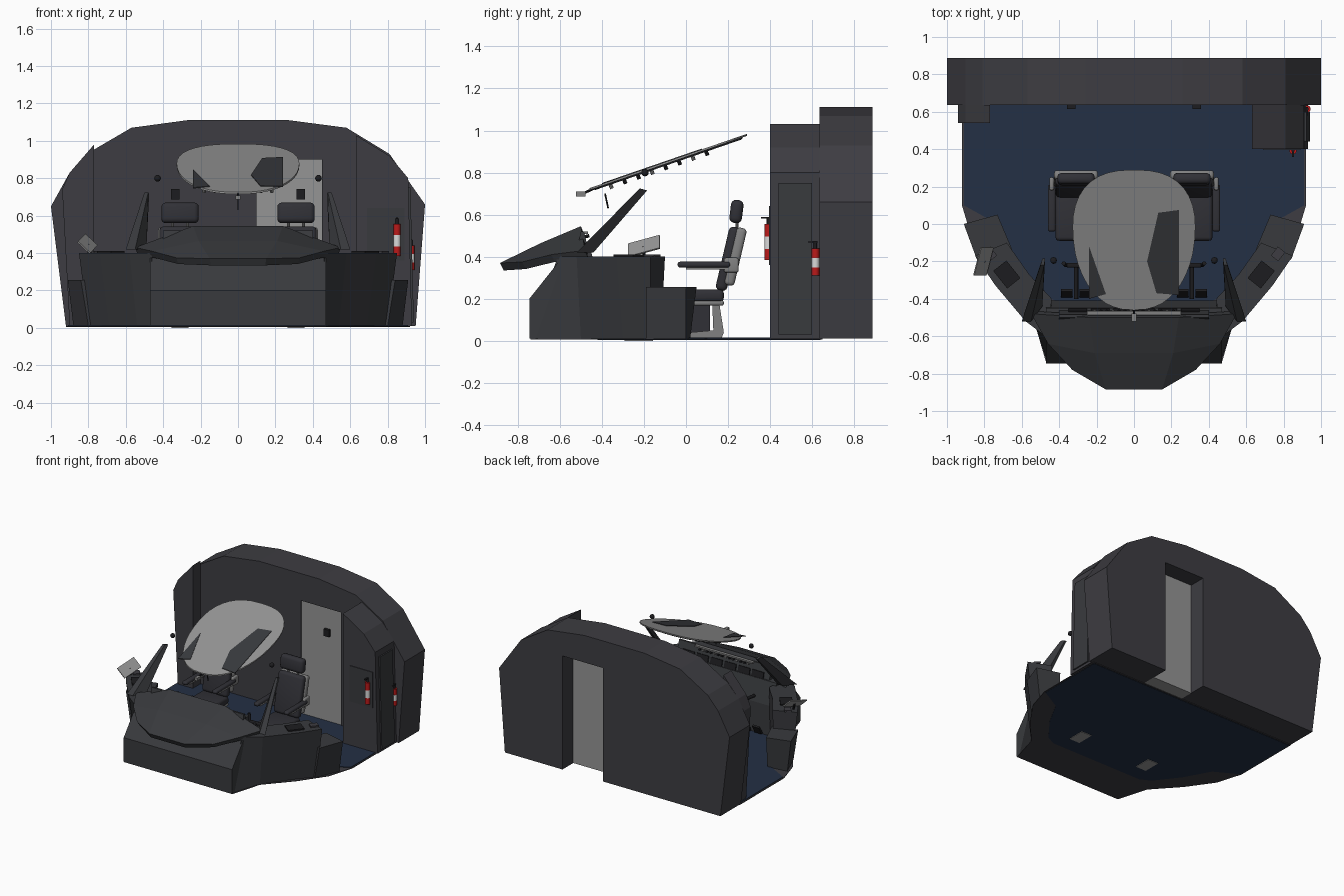
import bpy, bmesh, math
from mathutils import Vector, Matrix

if "Cube" in bpy.data.objects:
    bpy.data.objects.remove(bpy.data.objects["Cube"])

def mat(name, r, g, b):
    m = bpy.data.materials.new(name)
    m.diffuse_color = (r, g, b, 1)
    m.use_nodes = True
    m.node_tree.nodes["Principled BSDF"].inputs["Base Color"].default_value = m.diffuse_color
    return m

WALL = mat("charcoal", .047, .046, .054)
PANEL = mat("panel grey", .040, .042, .047)
BLUE = mat("carpet blue", .017, .029, .058)
LIGHT = mat("light grey", .30, .30, .30)
SHELL = mat("seat grey", .22, .22, .22)
CUSH = mat("seat charcoal", .03, .03, .037)
BLACK = mat("black", .012, .012, .014)
RED = mat("red", .5, .01, .01)
WHITE = mat("white", .7, .7, .7)

def finish(name, bm, m, smooth=False):
    bmesh.ops.recalc_face_normals(bm, faces=bm.faces)
    me = bpy.data.meshes.new(name)
    bm.to_mesh(me)
    bm.free()
    me.materials.append(m)
    o = bpy.data.objects.new(name, me)
    bpy.context.collection.objects.link(o)
    if smooth:
        bpy.context.view_layer.objects.active = o
        bpy.ops.object.select_all(action='DESELECT')
        o.select_set(True)
        bpy.ops.object.shade_smooth_by_angle(angle=math.radians(40))
    return o

def loft(name, a, b, m):
    """Closed solid between two matching rings."""
    bm = bmesh.new()
    A = [bm.verts.new(p) for p in a]
    B = [bm.verts.new(p) for p in b]
    bm.faces.new(A)
    bm.faces.new(B[::-1])
    for i in range(len(A)):
        j = (i + 1) % len(A)
        bm.faces.new((A[j], A[i], B[i], B[j]))
    return finish(name, bm, m)

def plan(name, pts, z0, z1, m, top=None):
    return loft(name, [(x, y, z0) for x, y in pts], [(x, y, z1) for x, y in (top or pts)], m)

def section_y(name, pts, y0, y1, m):
    return loft(name, [(x, y0, z) for x, z in pts], [(x, y1, z) for x, z in pts], m)

def section_x(name, pts, x0, x1, m):
    return loft(name, [(x0, y, z) for y, z in pts], [(x1, y, z) for y, z in pts], m)

def box(name, c, s, m, rx=0, bevel=0, ry=0, rz=0):
    bm = bmesh.new()
    bmesh.ops.create_cube(bm, size=1, matrix=Matrix.Diagonal((*s, 1)))
    if bevel:
        bmesh.ops.bevel(bm, geom=bm.edges[:], offset=bevel, segments=3, affect='EDGES', profile=.5)
    rot = Matrix.Rotation(rz, 4, 'Z') @ Matrix.Rotation(ry, 4, 'Y') @ Matrix.Rotation(rx, 4, 'X')
    bmesh.ops.transform(bm, matrix=Matrix.Translation(c) @ rot, verts=bm.verts)
    return finish(name, bm, m, bevel > 0)

def rod(name, p, q, r, m, n=12):
    p, q = Vector(p), Vector(q)
    d = q - p
    bm = bmesh.new()
    mx = Matrix.Translation((p + q) / 2) @ d.to_track_quat('Z', 'Y').to_matrix().to_4x4()
    bmesh.ops.create_cone(bm, cap_ends=True, segments=n, radius1=r, radius2=r, depth=d.length, matrix=mx)
    return finish(name, bm, m, True)

def both(pts):
    return pts + [(-x, y) for x, y in reversed(pts)]

# Floor and carpet
plan("floor", both([(.47, -.74), (.54, -.5), (.72, -.3), (.86, -.1), (.92, .1), (.92, .65)]), .006, .011, WALL)
plan("carpet", both([(.40, -.42), (.48, -.38), (.62, -.2), (.73, 0), (.91, .1), (.91, .64)]), .004, .015, BLUE)

# Rear bulkhead with doorway, and the door
arch = [(-.92, .01), (-1, .65), (-.9, .83), (-.81, .93), (-.57, 1.07), (-.26, 1.112), (.26, 1.112),
        (.58, 1.07), (.81, .93), (1, .66), (.95, .01)]
section_y("bulkhead", arch + [(.45, .01), (.45, .9), (.1, .9), (.1, .01)], .635, .888, WALL)
box("door", (.275, .70, .455), (.35, .11, .89), LIGHT)

# Lockers on both sides of the doorway
section_y("right_locker", [(.63, .01), (.93, .01), (.91, .8), (.81, .92), (.63, 1.03)], .40, .636, WALL)
section_y("left_locker", [(-.77, .01), (-.77, .98), (-.9, .83), (-.94, .74), (-.9, .01)], .54, .636, WALL)
box("locker_side_panel", (.925, .52, .39), (.012, .16, .72), PANEL, ry=-.025)
box("locker_niche", (.79, .398, .50), (.2, .006, .28), PANEL)

# Fire extinguishers
for x, y, z0, z1 in ((.85, .392, .385, .555), (.925, .615, .31, .44)):
    h = z1 - z0
    rod("extinguisher", (x, y, z0), (x, y, z1), .019, RED, 16)
    rod("extinguisher_label", (x, y, z0 + .3 * h), (x, y, z0 + .65 * h), .0197, WHITE, 16)
    rod("extinguisher_valve", (x, y, z1), (x, y, z1 + .03), .008, BLACK)
    box("extinguisher_lever", (x, y - .012, z1 + .03), (.012, .045, .008), BLACK)

# Front console and main instrument panel
section_x("front_console", [(-.745, .012), (-.745, .2), (-.61, .37), (-.5, .42), (-.45, .42), (-.41, .25), (-.41, .012)],
          -.47, .47, PANEL)
section_x("instrument_panel", [(-.53, .38), (-.5, .52), (-.485, .52), (-.44, .33)], -.4, .4, PANEL)
box("panel_lip", (0, -.475, .515), (.5, .02, .012), SHELL)
for i in range(6):
    box("display", (-.3 + .12 * i, -.457, .42), (.1, .008, .095), BLACK, rx=.23)
for i in range(14):
    x = -.21 + .0323 * i
    rod("panel_knob", (x, -.48, .495), (x, -.46, .5), .008, SHELL if i % 3 == 0 else BLACK, 8)

# Glareshield: folded sheet given thickness
bm = bmesh.new()
rows = [[(-.55, -.48, .43), (-.24, -.5, .545), (.24, -.5, .545), (.55, -.48, .43)],
        [(-.46, -.64, .41), (-.21, -.69, .465), (.21, -.69, .465), (.46, -.64, .41)],
        [(-.33, -.78, .375), (-.15, -.885, .37), (.15, -.885, .37), (.33, -.78, .375)]]
V = [[bm.verts.new(p) for p in r] for r in rows]
for i in range(2):
    for j in range(3):
        bm.faces.new((V[i][j], V[i + 1][j], V[i + 1][j + 1], V[i][j + 1]))
g = finish("glareshield", bm, PANEL)
up = g.data.polygons[1].normal.z > 0
sol = g.modifiers.new("thickness", 'SOLIDIFY')
sol.thickness = .04
sol.offset = -1 if up else 1

# Centre pedestal with levers
section_x("pedestal", [(-.45, .012), (-.45, .34), (-.34, .26), (0, .24), (0, .012)], -.1, .1, PANEL)
for x in (-.045, -.015, .015, .045):
    rod("throttle_lever", (x, -.2, .25), (x, -.23, .33), .006, SHELL, 8)
    rod("throttle_grip", (x - .011, -.23, .33), (x + .011, -.23, .33), .011, BLACK, 10)
for i in range(12):
    box("pedestal_key", (-.06 + .04 * (i % 4), -.12 + .04 * (i // 4), .25), (.025, .02, .01), BLACK)

for s in (-1, 1):
    def P(pts):
        return [(s * x, y) for x, y in pts]
    # Side consoles
    plan("side_console", P([(.46, -.745), (.54, -.5), (.69, -.3), (.8, -.17), (.68, -.12), (.57, -.28), (.45, -.4)]),
         .012, .40, PANEL,
         P([(.46, -.61), (.58, -.52), (.74, -.33), (.85, -.17), (.68, -.1), (.56, -.27), (.44, -.4)]))
    plan("rear_side_console", P([(.80, -.19), (.88, .0), (.72, .02), (.65, -.14)]), .012, .255, PANEL,
         P([(.84, -.19), (.91, .0), (.73, .05), (.65, -.14)]))
    box("side_display", (s * .68, -.27, .405), (.12, .09, .01), BLACK, rz=s * .9)
    box("side_hatch", (s * .77, -.16, .405), (.06, .05, .012), WALL, rz=s * .9)
    # Slanted window posts
    loft("window_post", [(s * .60, -.52, .42), (s * .53, -.44, .42), (s * .49, -.185, .715), (s * .50, -.22, .725)],
         [(s * .55, -.52, .42), (s * .49, -.44, .42), (s * .475, -.185, .715), (s * .48, -.22, .725)], PANEL)
    # Small round speakers and wall fittings
    bm = bmesh.new()
    bmesh.ops.create_uvsphere(bm, u_segments=12, v_segments=8, radius=.018, matrix=Matrix.Translation((s * .43, -.195, .8)))
    finish("round_speaker", bm, BLACK, True)
    box("wall_fitting", (s * .335, .625, .715), (.045, .02, .055), BLACK)
    # Control yoke, pedals and floor slots
    rod("yoke_column", (s * .31, -.40, .30), (s * .31, -.22, .32), .012, BLACK)
    box("yoke_hub", (s * .31, -.22, .32), (.10, .025, .025), BLACK, bevel=.006)
    for d in (-.055, .055):
        rod("yoke_grip", (s * .31 + d, -.22, .31), (s * .31 + d * 1.2, -.21, .38), .011, BLACK)
        box("pedal", (s * .31 + d * .9, -.37, .06), (.06, .015, .07), BLACK, rx=-.5)
    box("floor_slot", (s * .31, -.225, .005), (.09, .135, .01), LIGHT)

    # Seat
    cx = s * .31
    section_x("seat_foot", [(0, .015), (.02, .04), (.13, .05), (.125, .17), (.155, .2), (.18, .04), (.17, .015)],
              cx - .06, cx + .06, SHELL)
    box("seat_pillar", (cx, .06, .10), (.09, .11, .15), CUSH)
    box("seat_pan", (cx, .05, .18), (.21, .26, .025), SHELL, bevel=.01)
    box("seat_cushion", (cx, .045, .215), (.22, .27, .06), CUSH, bevel=.02)
    box("seat_back", (cx, .20, .39), (.22, .055, .31), CUSH, rx=-.23, bevel=.022)
    box("seat_shell", (cx, .235, .40), (.235, .05, .28), SHELL, rx=-.23, bevel=.018)
    box("headrest", (cx, .24, .615), (.20, .06, .11), CUSH, rx=-.12, bevel=.024)
    for d in (-.04, .04):
        rod("headrest_rod", (cx + d, .24, .52), (cx + d, .245, .58), .007, SHELL, 8)
    for d in (-.13, .13):
        box("armrest", (cx + d, .085, .362), (.042, .25, .028), CUSH, bevel=.012)
        box("armrest_base", (cx + d, .10, .345), (.03, .2, .014), SHELL)
        box("armrest_hinge", (cx + d, .215, .36), (.024, .07, .07), SHELL, bevel=.01)

# Overhead panel: tilted egg-shaped plate
def oz(y):
    return .725 + .345 * (y + .45)

def egg(k, dz):
    out = []
    for i in range(40):
        t = math.tau * i / 40
        c, q = math.cos(t), math.sin(t)
        x = .325 * k * math.copysign(abs(c) ** .8, c) * (1 + .13 * q)
        y = -.085 + .375 * k * math.copysign(abs(q) ** .9, q)
        out.append((x, y, oz(y) + dz))
    return out

loft("overhead_panel", egg(1, -.006), egg(1, .004), LIGHT)
loft("overhead_underside", egg(.93, -.014), egg(.95, -.005), PANEL)
for pts in ([(-.24, -.12), (-.24, -.4), (-.15, -.375)],
            [(.13, .06), (.24, .075), (.24, -.38), (.12, -.37), (.07, -.2)]):
    loft("overhead_patch", [(x, y, oz(y) + .003) for x, y in pts], [(x, y, oz(y) + .008) for x, y in pts], PANEL)
for j in range(8):
    y = -.36 + .065 * j
    for i in range(7):
        x = -.18 + .06 * i
        rod("overhead_knob", (x, y, oz(y) - .012), (x, y + .008, oz(y) - .032), .009, BLACK if (i + j) % 3 else SHELL, 8)

# Compass and its stem, left tablet on an arm
box("compass", (0, -.50, .698), (.025, .045, .022), SHELL)
rod("compass_stem", (0, -.48, .705), (0, -.43, .728), .006, BLACK, 8)
rod("microphone_hook", (.0, -.385, .70), (.0, -.37, .63), .004, BLACK, 8)
box("tablet", (-.805, -.20, .45), (.09, .16, .008), LIGHT, rx=.36, ry=.75)
rod("tablet_arm", (-.79, -.2, .39), (-.803, -.2, .447), .008, BLACK, 8)
